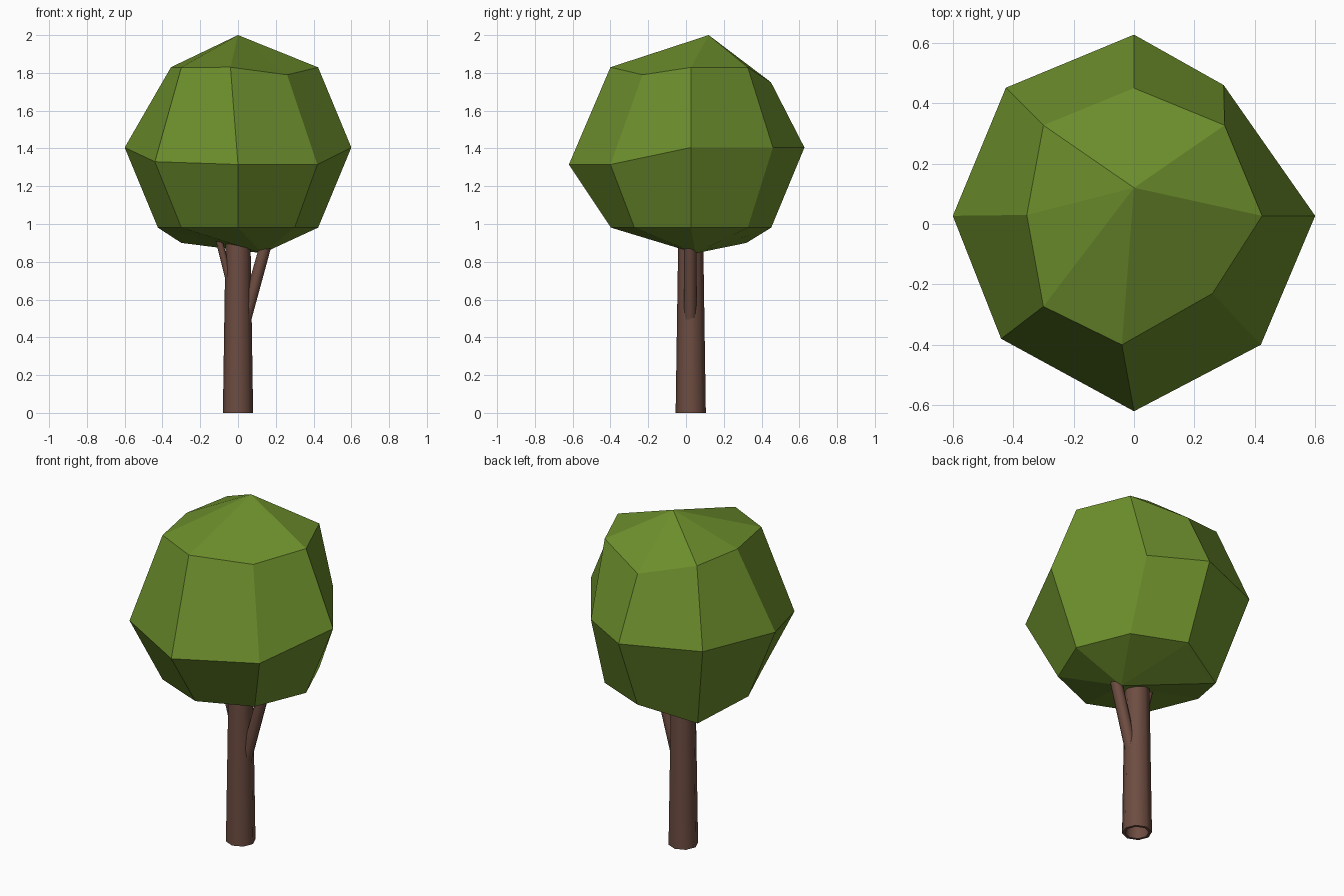
import bpy, bmesh, math
from mathutils import Vector

if "Cube" in bpy.data.objects:
    bpy.data.objects.remove(bpy.data.objects["Cube"])


def material(name, rgb):
    m = bpy.data.materials.new(name)
    m.diffuse_color = (*rgb, 1)
    m.use_nodes = True
    m.node_tree.nodes["Principled BSDF"].inputs["Base Color"].default_value = m.diffuse_color
    return m


leaf = material("leaf green", (0.15, 0.27, 0.025))
bark = material("bark brown", (0.153, 0.073, 0.053))


def finish(bm, name, mat, smooth=False):
    bmesh.ops.recalc_face_normals(bm, faces=bm.faces)
    me = bpy.data.meshes.new(name)
    bm.to_mesh(me)
    bm.free()
    me.materials.append(mat)
    ob = bpy.data.objects.new(name, me)
    bpy.context.collection.objects.link(ob)
    if smooth:
        bpy.context.view_layer.objects.active = ob
        ob.select_set(True)
        bpy.ops.object.shade_smooth_by_angle(angle=math.radians(50))
        ob.select_set(False)
    return ob


def tube(name, a, b, ra, rb, hollow=0.0):
    """Tapered eight-sided limb from a to b, level ends, optional hollow base."""
    bm = bmesh.new()
    rows = [(a, ra), (b, rb)]
    if hollow:
        rows = [(b, rb - hollow), (a, ra - hollow)] + rows
    rings = [[bm.verts.new(Vector(c) + Vector((r * math.cos(i * math.pi / 4),
                                               r * math.sin(i * math.pi / 4), 0)))
              for i in range(8)] for c, r in rows]
    for lo, hi in zip(rings, rings[1:]):
        for i in range(8):
            j = (i + 1) % 8
            bm.faces.new((lo[i], lo[j], hi[j], hi[i]))
    if hollow:
        for i in range(8):
            j = (i + 1) % 8
            bm.faces.new((rings[-1][i], rings[-1][j], rings[0][j], rings[0][i]))
    else:
        bm.faces.new(rings[0])
        bm.faces.new(rings[-1])
    return finish(bm, name, bark, True)


# Crown: low sphere with a few vertices pulled out of place, keyed (ring, step)
moved = {
    (0, 2): (0, 0.45, 1.75), (0, 4): (-0.355, 0.03, 1.83),
    (0, 6): (-0.04, -0.40, 1.83), (0, 7): (0.26, -0.23, 1.79),
    (1, 1): (0.297, 0.46, 1.405), (1, 5): (-0.44, -0.38, 1.33),
    (1, 6): (0, -0.62, 1.315), (1, 7): (0.42, -0.40, 1.315),
    (2, 3): (-0.30, 0.32, 0.90),
}
bm = bmesh.new()
rings = []
for r in range(3):
    lat = math.radians(45 - 45 * r)
    rad, z = 0.6 * math.cos(lat), 1.405 + 0.6 * math.sin(lat)
    rings.append([bm.verts.new(moved.get((r, i), (
        rad * math.cos(i * math.pi / 4), 0.027 + rad * math.sin(i * math.pi / 4), z)))
        for i in range(8)])
top = bm.verts.new((0, 0.12, 2.0))
bottom = bm.verts.new((0.13, 0.05, 0.845))
for i in range(8):
    j = (i + 1) % 8
    bm.faces.new((top, rings[0][i], rings[0][j]))
    bm.faces.new((bottom, rings[2][j], rings[2][i]))
    for hi, lo in zip(rings, rings[1:]):
        bm.faces.new((hi[i], lo[i], lo[j], hi[j]))
finish(bm, "crown", leaf)

# Trunk and the two side branches
tube("trunk", (0, 0.025, 0), (0, 0.025, 0.93), 0.08, 0.066, hollow=0.016)
tube("right_branch", (0.036, 0.022, 0.49), (0.155, 0.022, 0.92), 0.034, 0.032)
tube("left_branch", (-0.04, 0.015, 0.68), (-0.105, 0.01, 0.93), 0.02, 0.018)
